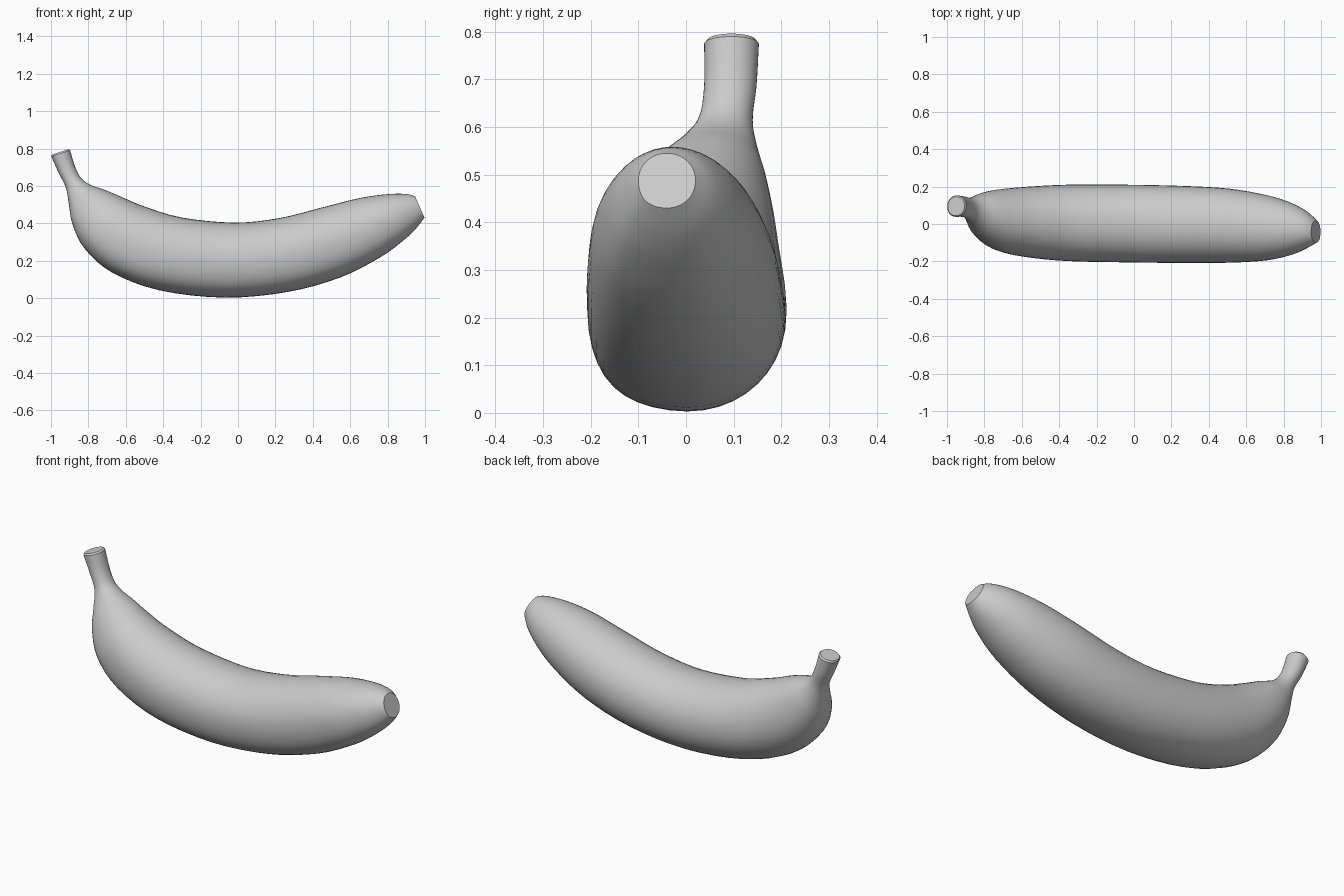
import bpy
import bmesh
import math

if "Cube" in bpy.data.objects:
    bpy.data.objects.remove(bpy.data.objects["Cube"])

# Cross-sections from stem to tip: inner x, inner z, outer x, outer z, y min, y max
SECTIONS = [
    (-0.897, 0.790, -0.998, 0.758, 0.038, 0.153),
    (-0.870, 0.700, -0.960, 0.672, 0.038, 0.148),
    (-0.835, 0.638, -0.920, 0.590, 0.025, 0.140),
    (-0.785, 0.604, -0.904, 0.500, -0.020, 0.150),
    (-0.710, 0.578, -0.885, 0.395, -0.080, 0.168),
    (-0.620, 0.540, -0.820, 0.265, -0.140, 0.185),
    (-0.500, 0.490, -0.675, 0.138, -0.175, 0.198),
    (-0.300, 0.431, -0.420, 0.042, -0.198, 0.210),
    (-0.020, 0.404, -0.070, 0.003, -0.205, 0.210),
    (0.220, 0.428, 0.270, 0.034, -0.208, 0.204),
    (0.450, 0.485, 0.550, 0.112, -0.207, 0.190),
    (0.650, 0.535, 0.760, 0.218, -0.195, 0.155),
    (0.800, 0.556, 0.880, 0.305, -0.165, 0.112),
    (0.900, 0.557, 0.950, 0.370, -0.128, 0.065),
    (0.947, 0.545, 0.997, 0.430, -0.100, 0.020),
]
SIDES = 40
STEPS = 4


def spline(p0, p1, p2, p3, t):
    """Smooth interpolation between sections p1 and p2."""
    return [0.5 * (2 * b + (c - a) * t + (2 * a - 5 * b + 4 * c - d) * t ** 2
                   + (3 * b - a - 3 * c + d) * t ** 3)
            for a, b, c, d in zip(p0, p1, p2, p3)]


def power(v, n):
    return math.copysign(abs(v) ** (2 / n), v)


def ring(bm, s, scale=1.0):
    """Closed loop around one section, fuller on the front lower quarter."""
    ix, iz, ox, oz, y0, y1 = s
    verts = []
    for k in range(SIDES):
        a = 2 * math.pi * k / SIDES
        c, w = math.cos(a), math.sin(a)
        n = 2.05 + 0.3 * max(0, -c) * max(0, -w) * 2
        u, v = power(c, n) * scale, power(w, n) * scale
        verts.append(bm.verts.new(((ix + ox) / 2 + v * (ix - ox) / 2,
                                   (y0 + y1) / 2 + u * (y1 - y0) / 2,
                                   (iz + oz) / 2 + v * (iz - oz) / 2)))
    return verts


# Lofted fruit body with cut stem and blunt tip
bm = bmesh.new()
rings = []
last = len(SECTIONS) - 1
for i in range(last):
    around = [SECTIONS[min(max(i + d, 0), last)] for d in (-1, 0, 1, 2)]
    for j in range(STEPS):
        rings.append(ring(bm, spline(*around, j / STEPS)))
rings.append(ring(bm, SECTIONS[-1]))

# Slightly rounded rim on the stem end
rim = ring(bm, SECTIONS[0], 0.88)
for v in rim:
    v.co.x -= 0.003
    v.co.z += 0.008
rings.insert(0, rim)

for a, b in zip(rings, rings[1:]):
    for k in range(SIDES):
        m = (k + 1) % SIDES
        bm.faces.new((a[k], a[m], b[m], b[k]))
bm.faces.new(rings[0])
bm.faces.new(rings[-1])
bmesh.ops.recalc_face_normals(bm, faces=bm.faces)

mesh = bpy.data.meshes.new("banana")
bm.to_mesh(mesh)
bm.free()
banana = bpy.data.objects.new("banana", mesh)
bpy.context.collection.objects.link(banana)
bpy.context.view_layer.objects.active = banana
banana.select_set(True)
bpy.ops.object.shade_smooth_by_angle(angle=math.radians(35))
